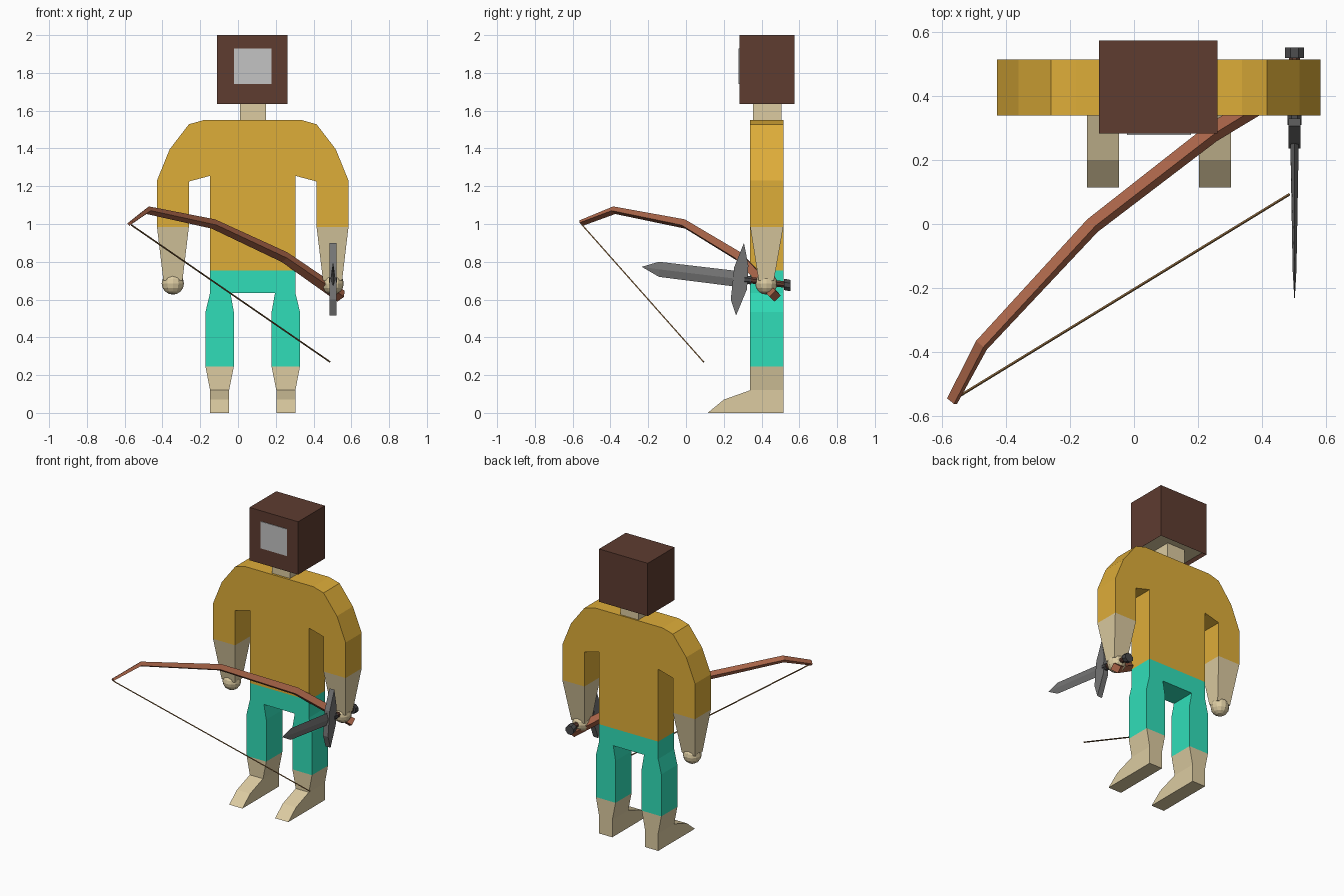
import bpy, bmesh
from mathutils import Vector

cube = bpy.data.objects.get("Cube")
if cube:
    bpy.data.objects.remove(cube, do_unlink=True)

MID = 0.078                   # x of the body's centre line
BACK, FRONT = 0.515, 0.34     # body depth


def material(name, *rgb):
    col = [((c / 255 + 0.055) / 1.055) ** 2.4 for c in rgb] + [1]
    m = bpy.data.materials.new(name)
    m.use_nodes = True
    m.diffuse_color = col
    m.node_tree.nodes["Principled BSDF"].inputs["Base Color"].default_value = col
    return m


GOLD = material("gold cloth", 222, 173, 57)
TEAL = material("teal cloth", 48, 222, 185)
SKIN = material("pale skin", 220, 203, 161)
HOOD = material("dark brown", 94, 60, 48)
FACE = material("light grey", 195, 195, 195)
WOOD = material("red brown wood", 168, 100, 72)
STEEL = material("steel grey", 116, 116, 116)
DARK = material("dark grey", 72, 72, 74)
CORD = material("tan cord", 140, 104, 62)


def finish(name, bm, *mats):
    bmesh.ops.recalc_face_normals(bm, faces=bm.faces)
    me = bpy.data.meshes.new(name)
    bm.to_mesh(me)
    bm.free()
    for m in mats:
        me.materials.append(m)
    ob = bpy.data.objects.new(name, me)
    bpy.context.collection.objects.link(ob)
    return ob


def loft(name, rings, *mats):
    """Skin a list of equal point rings and cap both ends."""
    bm = bmesh.new()
    loops = [[bm.verts.new(p) for p in ring] for ring in rings]
    for a, b in zip(loops, loops[1:]):
        for i in range(len(a)):
            j = (i + 1) % len(a)
            bm.faces.new((a[i], a[j], b[j], b[i]))
    bm.faces.new(loops[0])
    bm.faces.new(loops[-1])
    return finish(name, bm, *mats)


def rect(x0, x1, y0, y1, z):
    return [(x0, y0, z), (x1, y0, z), (x1, y1, z), (x0, y1, z)]


def box(name, x0, x1, y0, y1, z0, z1, mat):
    return loft(name, [rect(x0, x1, y0, y1, z) for z in (z0, z1)], mat)


def front_slab(name, half, mat):
    """Mirror a half outline (offset from centre, z) and give it body depth."""
    pts = half + [(-x, z) for x, z in reversed(half)]
    return loft(name, [[(MID + x, y, z) for x, z in pts] for y in (FRONT, BACK)], mat)


def side_slab(name, x, half_width, pts, mat):
    return loft(name, [[(x + d, y, z) for y, z in pts]
                       for d in (-half_width, half_width)], mat)


# Shirt with sleeves, and trousers
front_slab("shirt", [(0.26, 1.55), (0.338, 1.528), (0.44, 1.395), (0.507, 1.23),
                     (0.507, 0.985), (0.338, 0.985), (0.338, 1.225),
                     (0.226, 1.255), (0.226, 0.755)], GOLD)
front_slab("trousers", [(0.226, 0.755), (0.226, 0.635), (0.25, 0.535), (0.25, 0.245),
                        (0.1, 0.245), (0.1, 0.535), (0.118, 0.635)], TEAL)

# Limbs
for s, side in ((1, "left"), (-1, "right")):
    def span(a, b, y0, y1, z):
        return rect(MID + s * a, MID + s * b, y0, y1, z)

    loft(side + "_forearm", [span(0.338, 0.507, FRONT, BACK, 0.985),
                             span(0.372, 0.473, 0.385, 0.465, 0.70)], SKIN)
    loft(side + "_shin", [span(0.1, 0.25, FRONT, BACK, 0.245),
                          span(0.125, 0.226, FRONT, BACK, 0.12)], SKIN)
    side_slab(side + "_foot", MID + s * 0.1755, 0.0505,
              [(BACK, 0), (0.115, 0), (0.2, 0.07), (FRONT, 0.12), (BACK, 0.12)], SKIN)
    bm = bmesh.new()
    bmesh.ops.create_uvsphere(bm, u_segments=12, v_segments=8, radius=0.059)
    hand = finish(side + "_hand", bm, SKIN)
    hand.location = (MID + s * 0.423, 0.425, 0.685)

# Neck and hood, hollowed underneath
box("neck", 0.01, 0.148, 0.355, 0.505, 1.54, 1.68, SKIN)
hood = loft("hood", [rect(-0.11, 0.262, 0.283, 0.575, z) for z in (1.635, 2.0)], HOOD, SKIN)
bm = bmesh.new()
bm.from_mesh(hood.data)
bm.faces.ensure_lookup_table()
base = min(bm.faces, key=lambda f: f.calc_center_median().z)
bmesh.ops.inset_region(bm, faces=[base], thickness=0.02)
base.material_index = 1
for v in base.verts:
    v.co.z += 0.02
bm.to_mesh(hood.data)
bm.free()
box("face_plate", -0.022, 0.178, 0.279, 0.284, 1.742, 1.928, FACE)

# Sword: diamond-section blade, guard, grip and pommel
SX = 0.503


def diamond(y, z, half_x, half_z):
    return [(SX - half_x, y, z), (SX, y, z + half_z), (SX + half_x, y, z), (SX, y, z - half_z)]


loft("sword_blade", [diamond(0.30, 0.706, 0.014, 0.042), diamond(-0.143, 0.76, 0.006, 0.04),
                     diamond(-0.232, 0.773, 0.001, 0.001)], STEEL)
side_slab("sword_guard", SX, 0.019, [(0.307, 0.9), (0.33, 0.78), (0.323, 0.655), (0.265, 0.515),
                                     (0.237, 0.6), (0.255, 0.77)], STEEL)


def rod(name, y0, y1, z0, z1, r, mat):
    rings = []
    for y, z in ((y0, z0), (y1, z1)):
        rings.append([(SX + a * r, y, z + b * r) for a, b in
                      ((1, .4), (.4, 1), (-.4, 1), (-1, .4),
                       (-1, -.4), (-.4, -1), (.4, -1), (1, -.4))])
    loft(name, rings, mat)


rod("sword_collar", 0.31, 0.345, 0.706, 0.702, 0.022, DARK)
rod("sword_grip", 0.345, 0.52, 0.702, 0.68, 0.017, HOOD)
rod("sword_pommel", 0.52, 0.553, 0.68, 0.674, 0.03, DARK)

# Bow and string: square sections lying in the plane of the bow
NORMAL = Vector((0.67, -0.54, 0.5)).normalized()


def sweep(name, path, mat):
    """Path entries are (point, width across the plane, thickness in it)."""
    pts = [Vector(p) for p, w, t in path]
    rings = []
    for i, (p, w, t) in enumerate(path):
        along = (pts[min(i + 1, len(pts) - 1)] - pts[max(i - 1, 0)]).normalized()
        out = NORMAL.cross(along).normalized() * t / 2
        across = along.cross(out).normalized() * w / 2
        rings.append([pts[i] + a * across + b * out
                      for a, b in ((1, 1), (1, -1), (-1, -1), (-1, 1))])
    return loft(name, rings, mat)


TIP = (-0.57, -0.555, 1.005)
sweep("bow", [(TIP, 0.032, 0.016), ((-0.478, -0.38, 1.073), 0.035, 0.026),
              ((-0.13, -0.005, 1.0), 0.038, 0.036), ((0.245, 0.285, 0.825), 0.042, 0.042),
              ((0.545, 0.472, 0.618), 0.052, 0.046)], WOOD)
sweep("bow_string", [((-0.565, -0.55, 0.995), 0.006, 0.006),
                     ((0.487, 0.093, 0.27), 0.006, 0.006)], CORD)
